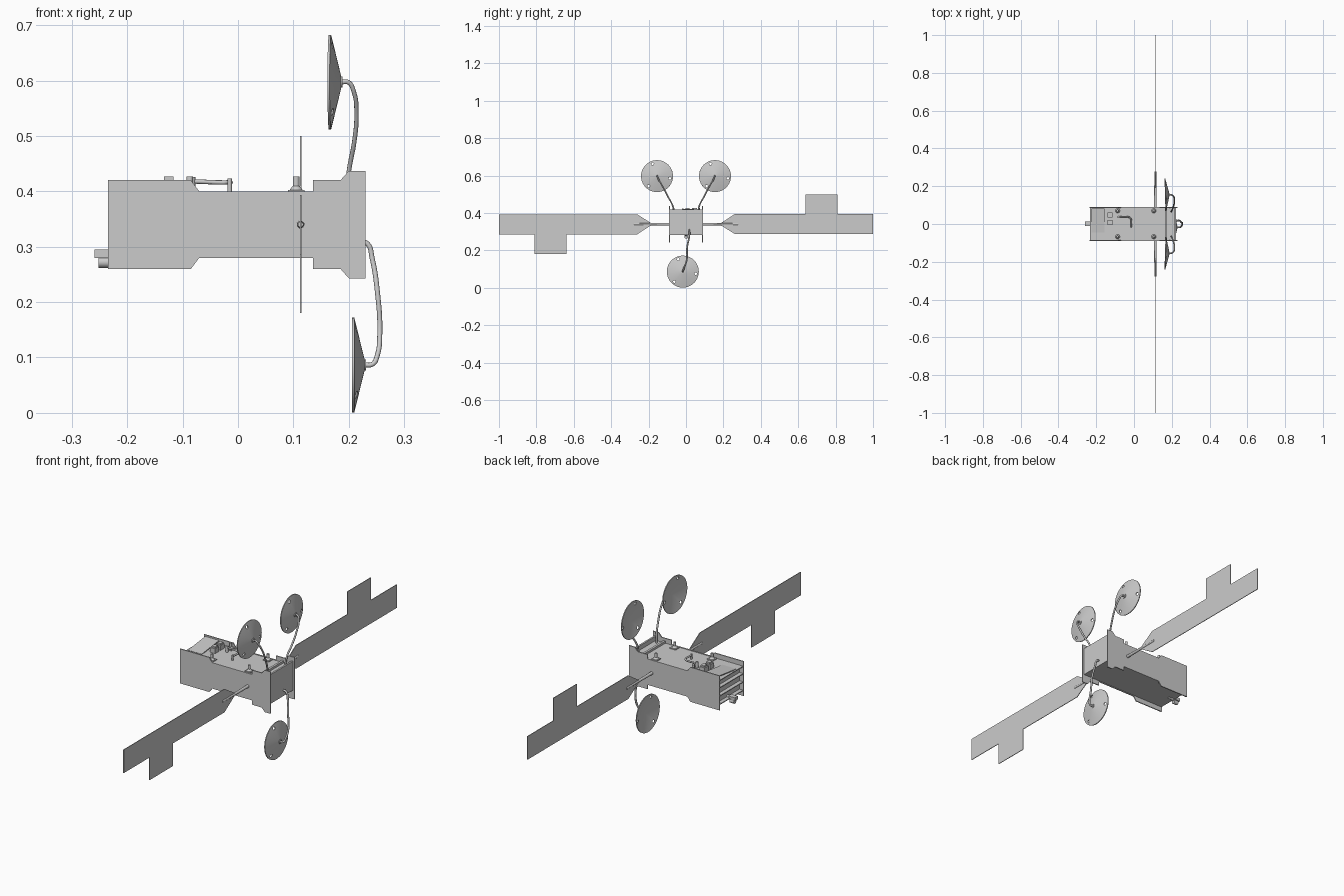
import bpy, bmesh, math
from mathutils import Matrix, Vector

if "Cube" in bpy.data.objects:
    bpy.data.objects.remove(bpy.data.objects["Cube"])


def finish(name, bm, smooth=False):
    bmesh.ops.recalc_face_normals(bm, faces=bm.faces)
    me = bpy.data.meshes.new(name)
    bm.to_mesh(me)
    bm.free()
    ob = bpy.data.objects.new(name, me)
    bpy.context.collection.objects.link(ob)
    if smooth:
        bpy.ops.object.select_all(action='DESELECT')
        ob.select_set(True)
        bpy.context.view_layer.objects.active = ob
        bpy.ops.object.shade_smooth_by_angle(angle=math.radians(35))
    return ob


def box(name, x0, x1, y0, y1, z0, z1, rot=None):
    bm = bmesh.new()
    c = Vector(((x0 + x1) / 2, (y0 + y1) / 2, (z0 + z1) / 2))
    m = Matrix.Translation(c) @ (rot or Matrix()) @ Matrix.Diagonal((x1 - x0, y1 - y0, z1 - z0, 1))
    bmesh.ops.create_cube(bm, size=1, matrix=m)
    return finish(name, bm)


def prism(name, pts, step):
    """Extrude a flat polygon along a vector."""
    bm = bmesh.new()
    f = bm.faces.new([bm.verts.new(p) for p in pts])
    new = bmesh.ops.extrude_face_region(bm, geom=[f])['geom']
    bmesh.ops.translate(bm, verts=[v for v in new if isinstance(v, bmesh.types.BMVert)], vec=step)
    return finish(name, bm)


def rod(name, a, b, r1, r2=None, sides=16):
    a, b = Vector(a), Vector(b)
    bm = bmesh.new()
    m = Matrix.Translation((a + b) / 2) @ (b - a).to_track_quat('Z', 'Y').to_matrix().to_4x4()
    bmesh.ops.create_cone(bm, cap_ends=True, segments=sides, radius1=r1,
                          radius2=r1 if r2 is None else r2, depth=(b - a).length, matrix=m)
    return finish(name, bm, True)


def tube(name, pts, r):
    cu = bpy.data.curves.new(name, 'CURVE')
    cu.dimensions = '3D'
    cu.bevel_depth, cu.bevel_resolution, cu.resolution_u, cu.use_fill_caps = r, 2, 5, True
    s = cu.splines.new('BEZIER')
    s.bezier_points.add(len(pts) - 1)
    for bp, p in zip(s.bezier_points, pts):
        bp.co = p
        bp.handle_left_type = bp.handle_right_type = 'AUTO'
    ob = bpy.data.objects.new(name, cu)
    bpy.context.collection.objects.link(ob)
    bpy.ops.object.select_all(action='DESELECT')
    ob.select_set(True)
    bpy.context.view_layer.objects.active = ob
    bpy.ops.object.convert(target='MESH')


# bus: core, shelves at the rear, front panel
box('body_core', -0.215, 0.222, -0.085, 0.085, 0.283, 0.398)
for i, z in enumerate((0.283, 0.322, 0.360, 0.394)):
    box(f'rear_shelf_{i}', -0.233, -0.2, -0.085, 0.085, z, z + 0.004)
box('front_panel', 0.214, 0.222, -0.085, 0.085, 0.283, 0.418)
box('front_crossbar', 0.165, 0.175, -0.085, 0.085, 0.397, 0.408)

# side plates with stepped outline, symmetric about z = 0.34
half = [(-0.235, 0.08), (-0.085, 0.08), (-0.07, 0.06), (0.135, 0.06), (0.135, 0.08),
        (0.185, 0.08), (0.2, 0.097), (0.23, 0.097)]
outline = half + [(x, -h) for x, h in reversed(half)]
for n, y in (('left', 0.085), ('right', -0.09)):
    prism(f'side_plate_{n}', [(x, y, 0.34 + h) for x, h in outline], (0, 0.005, 0))

# solar wings: tapered root, offset flap; second is the first turned half round
wing = [(0.19, 0.008), (0.262, 0.055), (0.64, 0.055), (0.64, 0.16), (0.81, 0.16), (0.81, 0.055),
        (1.0, 0.055), (1.0, -0.053), (0.262, -0.053), (0.19, -0.008)]
for n, s in (('left', 1), ('right', -1)):
    prism(f'solar_wing_{n}', [(0.1115, s * y, 0.34 + s * z) for y, z in wing], (0.003, 0, 0))
    rod(f'wing_boom_{n}', (0.113, s * 0.088, 0.34), (0.113, s * 0.278, 0.34), 0.007, 0.005)

# dish: thin lathed cone with three holes, opening toward -x
def dish(name, centre, turn):
    bm = bmesh.new()
    prof = [(0, 0.018), (0.012, 0.017), (0.0855, -0.001), (0.0855, -0.005), (0.012, 0.012), (0, 0.012)]
    vs = [bm.verts.new((x, r, 0)) for r, x in prof]
    es = [bm.edges.new(p) for p in zip(vs, vs[1:])]
    bmesh.ops.spin(bm, geom=vs + es, cent=(0, 0, 0), axis=(1, 0, 0), angle=2 * math.pi,
                   steps=40, use_merge=True)
    bmesh.ops.remove_doubles(bm, verts=bm.verts, dist=1e-5)
    ob = finish(name, bm, True)
    cb = bmesh.new()
    for k in range(3):
        a = math.radians(110 + 120 * k)
        m = Matrix.Translation((0, 0.07 * math.cos(a), 0.07 * math.sin(a))) @ Matrix.Rotation(math.pi / 2, 4, 'Y')
        bmesh.ops.create_cone(cb, cap_ends=True, segments=12, radius1=0.007, radius2=0.007, depth=0.1, matrix=m)
    cutter = finish('hole_cutter', cb)
    cutter.hide_render = True
    mod = ob.modifiers.new('holes', 'BOOLEAN')
    mod.operation, mod.object, mod.solver = 'DIFFERENCE', cutter, 'EXACT'
    bpy.context.view_layer.objects.active = ob
    bpy.ops.object.modifier_apply(modifier=mod.name)
    bpy.data.objects.remove(cutter)
    ob.matrix_world = Matrix.Translation(centre) @ Matrix.Rotation(turn, 4, 'Z')
    c = Vector(centre)
    rod(name + '_hub', c + Vector((0.013, 0, 0)), c + Vector((0.02, 0, 0)), 0.010)


# two upper dishes on bent arms, one lower dish
for n, s in (('left', 1), ('right', -1)):
    dish(f'upper_dish_{n}', (0.169, s * 0.155, 0.597), s * 0.03)
    tube(f'upper_arm_{n}', [(0.186, s * 0.155, 0.597), (0.199, s * 0.154, 0.597), (0.209, s * 0.147, 0.58),
                            (0.214, s * 0.124, 0.54), (0.21, s * 0.098, 0.49), (0.2, s * 0.07, 0.435),
                            (0.197, s * 0.065, 0.395)], 0.0042)
dish('lower_dish', (0.211, -0.017, 0.0865), 0)
tube('lower_arm', [(0.218, 0.018, 0.31), (0.234, 0.018, 0.305), (0.242, 0.018, 0.28), (0.252, 0.006, 0.215),
                   (0.256, 0.004, 0.15), (0.251, -0.012, 0.102), (0.243, -0.017, 0.088), (0.228, -0.017, 0.0865)], 0.0045)

# deck thrusters at four corners
for x in (-0.087, 0.105):
    for y in (0.07, -0.067):
        n = f"{'rear' if x < 0 else 'fore'}_{'left' if y > 0 else 'right'}"
        box(f'thruster_base_{n}', x - 0.015, x + 0.015, y - 0.015, y + 0.015, 0.397, 0.402)
        rod(f'thruster_cone_{n}', (x, y, 0.401), (x, y, 0.41), 0.013, 0.006)
        rod(f'thruster_stem_{n}', (x, y, 0.408), (x, y, 0.427), 0.006)

# deck equipment: tilted panel, two sensor boxes, bent pipe
box('deck_panel', -0.226, -0.155, -0.045, 0.083, 0.403, 0.407, Matrix.Rotation(0.12, 4, 'X'))
for i, y in enumerate((0.048, 0.008)):
    box(f'sensor_box_{i}', -0.139, -0.113, y - 0.014, y + 0.014, 0.397, 0.42)
    box(f'sensor_cap_{i}', -0.134, -0.116, y - 0.01, y + 0.01, 0.42, 0.427)
tube('deck_pipe', [(-0.083, 0.038, 0.418), (-0.03, 0.037, 0.416), (-0.018, 0.03, 0.416), (-0.015, -0.015, 0.416)], 0.004)
rod('pipe_post', (-0.015, -0.018, 0.397), (-0.015, -0.018, 0.423), 0.004)
rod('pipe_foot', (-0.083, 0.038, 0.397), (-0.083, 0.038, 0.426), 0.006)

# rear sensor head
box('rear_sensor', -0.259, -0.225, -0.01, 0.012, 0.28, 0.295)
rod('rear_sensor_base', (-0.252, 0.001, 0.272), (-0.23, 0.001, 0.272), 0.010)
rod('rear_sensor_mount', (-0.24, 0.001, 0.283), (-0.2, 0.001, 0.288), 0.008)
